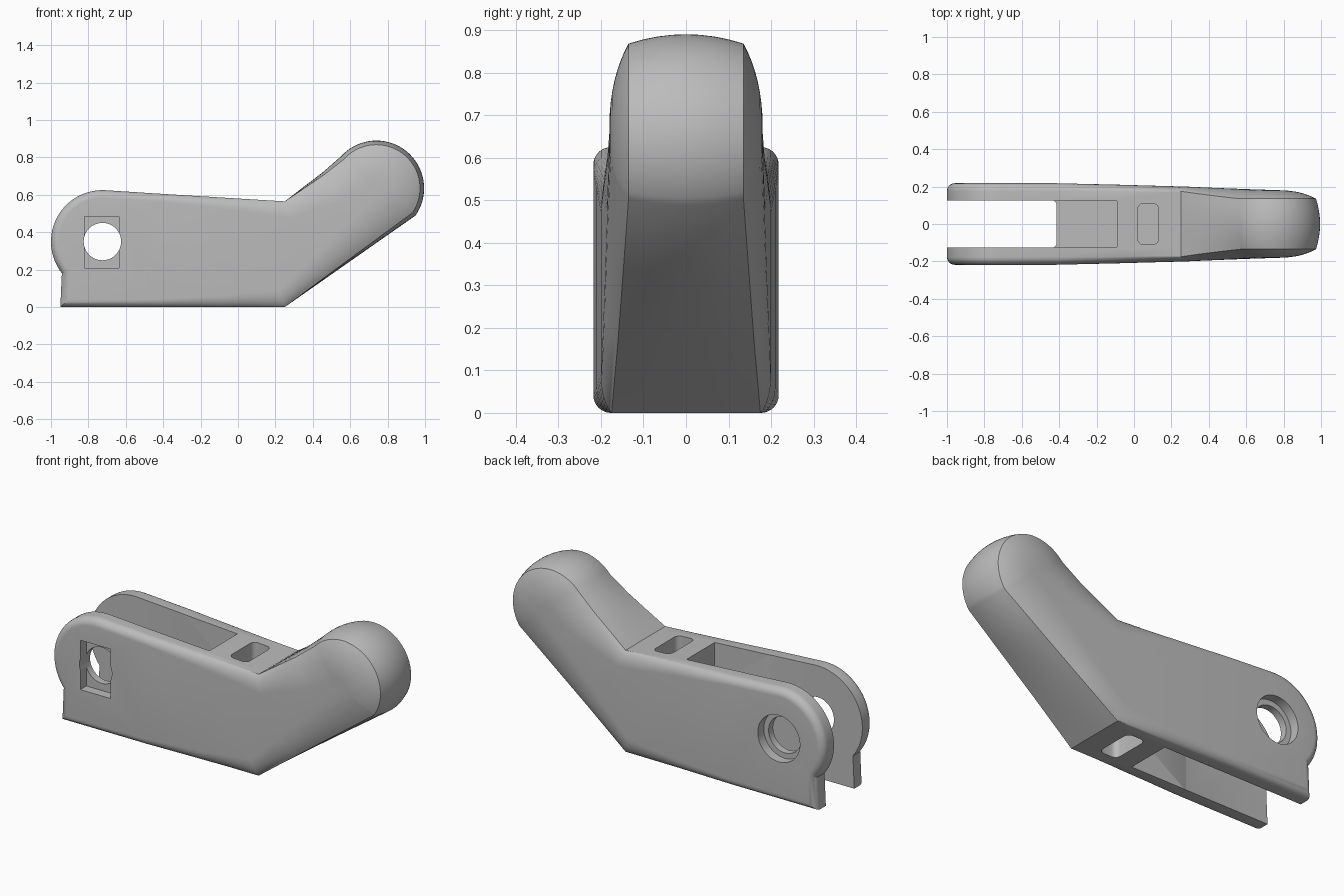
import bpy, bmesh, math
from mathutils import Vector

if "Cube" in bpy.data.objects:
    bpy.data.objects.remove(bpy.data.objects["Cube"])

grey = bpy.data.materials.new("grey plastic")
grey.diffuse_color = (0.5, 0.5, 0.5, 1)
grey.use_nodes = True
grey.node_tree.nodes["Principled BSDF"].inputs["Base Color"].default_value = grey.diffuse_color


def arc(cx, cz, r, a0, a1, n):
    return [(cx + r * math.cos(math.radians(a0 + (a1 - a0) * i / n)),
             cz + r * math.sin(math.radians(a0 + (a1 - a0) * i / n))) for i in range(n + 1)]


# Stations along the handle: half width, edge drop, edge inset, crown, start angle
STATIONS = [(0.218, 0.042, 0.042, 0, 0), (0.210, 0.035, 0.06, 0, 0.1), (0.200, 0.025, 0.09, 0, 0.4),
            (0.193, 0.033, 0.13, 0.008, 0.7), (0.186, 0.039, 0.17, 0.015, 0.8), (0.180, 0.045, 0.19, 0.022, 0.8)]
top = [(-0.42, 0.606), (-0.08, 0.585), (0.25, 0.565), (0.35, 0.642), (0.45, 0.718)]
bottom = [(-0.42, 0), (-0.08, 0), (0.25, 0), (0.48, 0.161), (0.72, 0.329)]

# Side outline, clockwise, each point tied to a station
outline = [(p, 0) for p in [(-0.95, 0)] + arc(-0.725, 0.35, 0.275, 218, 87, 28)]
first = len(outline)
outline += [(p, i) for i, p in enumerate(top)]
ball = len(outline)
outline += [(p, 5) for p in arc(0.74, 0.635, 0.255, 138, -35, 36)]
ball_end = len(outline) - 1
outline += [(p, 4 - i) for i, p in enumerate(reversed(bottom))]
N = len(outline)


def inward(i):
    """Mitred inward direction of the outline at point i."""
    a, b, c = (Vector(outline[k % N][0]) for k in (i - 1, i, i + 1))
    d, e = (b - a).normalized(), (c - b).normalized()
    n1, n2 = Vector((d.y, -d.x)), Vector((e.y, -e.x))
    return (n1 + n2) / (1 + n1.dot(n2))


def ring_point(i, kind, t):
    (x, z), s = outline[i]
    w, drop, inset, crown, a0 = STATIONS[s]
    if kind == "crown":
        y, off = (w - drop) * t, crown * t * t
    else:
        a = a0 + (math.pi / 2 - a0) * t
        y = w - drop + drop * (math.sin(a) - math.sin(a0)) / (1 - math.sin(a0))
        off = crown + inset * (math.cos(a0) - math.cos(a)) / math.cos(a0)
    n = inward(i)
    return x + n.x * off, y, z + n.y * off


# Handle body: rings from one side cap over the edge to the other
half = [("crown", k / 4) for k in range(1, 5)] + [("edge", k / 8) for k in range(1, 9)]
bm = bmesh.new()
rings = []
for sign, kind, t in [(-1, *h) for h in reversed(half)] + [(1, "crown", 0)] + [(1, *h) for h in half]:
    ring = []
    for i in range(N):
        x, y, z = ring_point(i, kind, t)
        ring.append(bm.verts.new((x, sign * y, z)))
    rings.append(ring)
for a, b in zip(rings, rings[1:]):
    for i in range(N):
        j = (i + 1) % N
        bm.faces.new((a[i], a[j], b[j], b[i]))
for r in (rings[0], rings[-1]):
    bm.faces.new(r[:first + 1] + [r[N - 1]])
    for k in range(5):
        bm.faces.new((r[first + k], r[first + k + 1], r[N - 2 - k], r[N - 1 - k]))
    bm.faces.new(r[ball:ball_end + 1])
bmesh.ops.recalc_face_normals(bm, faces=bm.faces)
mesh = bpy.data.meshes.new("handle_body")
bm.to_mesh(mesh)
bm.free()
mesh.materials.append(grey)
body = bpy.data.objects.new("handle_body", mesh)
bpy.context.collection.objects.link(body)


def cut(cutter):
    cutter.hide_render = True
    bpy.context.view_layer.objects.active = body
    m = body.modifiers.new("cut", 'BOOLEAN')
    m.operation, m.solver, m.object = 'DIFFERENCE', 'EXACT', cutter
    bpy.ops.object.modifier_apply(modifier=m.name)
    bpy.data.objects.remove(cutter)


def cut_box(x0, x1, y0, y1, z0, z1, round_corner=0):
    bpy.ops.mesh.primitive_cube_add(size=1, location=((x0 + x1) / 2, (y0 + y1) / 2, (z0 + z1) / 2))
    o = bpy.context.object
    for v in o.data.vertices:
        v.co = (v.co.x * (x1 - x0), v.co.y * (y1 - y0), v.co.z * (z1 - z0))
    if round_corner:
        b = bmesh.new()
        b.from_mesh(o.data)
        upright = [e for e in b.edges if abs(e.verts[0].co.z - e.verts[1].co.z) > 0.01]
        bmesh.ops.bevel(b, geom=upright, offset=round_corner, segments=5, profile=0.5, affect='EDGES')
        b.to_mesh(o.data)
        b.free()
    cut(o)


def cut_cylinder(r, y0, y1):
    bpy.ops.mesh.primitive_cylinder_add(vertices=48, radius=r, depth=y1 - y0,
                                        location=(-0.725, (y0 + y1) / 2, 0.35), rotation=(math.pi / 2, 0, 0))
    cut(bpy.context.object)


# Fork slot, then pockets above and below the web
cut_box(-1.2, -0.415, -0.125, 0.125, -0.1, 1, 0.02)
for z0, z1 in ((0.35, 1), (-0.1, 0.22)):
    cut_box(-0.45, -0.09, -0.124, 0.124, z0, z1)
    cut_box(0.02, 0.13, -0.11, 0.11, z0, z1, 0.03)
# Pivot hole, square nut recess in front, round head recess behind
cut_cylinder(0.1, -0.4, 0.4)
cut_box(-0.82, -0.635, -0.4, -0.165, 0.21, 0.485)
cut_cylinder(0.13, 0.165, 0.4)

bpy.ops.object.select_all(action='DESELECT')
body.select_set(True)
bpy.context.view_layer.objects.active = body
bpy.ops.object.shade_smooth_by_angle(angle=math.radians(28))
